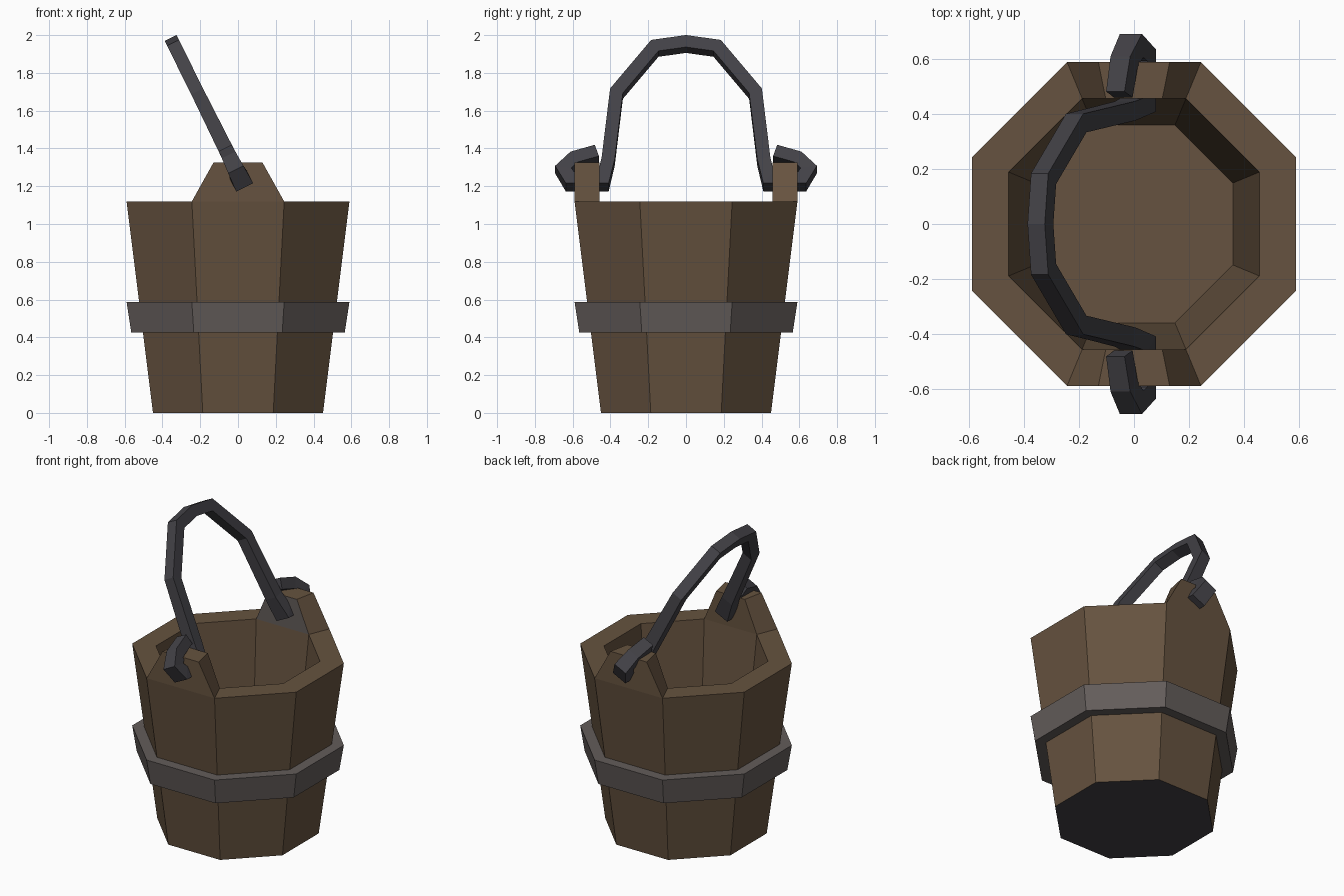
import bpy, bmesh, math
from mathutils import Vector

if "Cube" in bpy.data.objects:
    bpy.data.objects.remove(bpy.data.objects["Cube"])


def material(name, rgb):
    m = bpy.data.materials.new(name)
    m.diffuse_color = (*rgb, 1)
    m.use_nodes = True
    m.node_tree.nodes["Principled BSDF"].inputs["Base Color"].default_value = m.diffuse_color
    return m


WOOD = material("brown wood", (0.133, 0.086, 0.050))
BAND = material("grey band metal", (0.125, 0.108, 0.103))
IRON = material("dark iron", (0.055, 0.053, 0.062))


def finish(bm, name, mats):
    bmesh.ops.recalc_face_normals(bm, faces=bm.faces)
    me = bpy.data.meshes.new(name)
    bm.to_mesh(me)
    bm.free()
    for m in mats:
        me.materials.append(m)
    ob = bpy.data.objects.new(name, me)
    bpy.context.collection.objects.link(ob)
    return ob


def skin(bm, rings, closed=False):
    """Bridge successive vertex rings, then cap the ends or close the loop."""
    rings = [[bm.verts.new(p) for p in r] for r in rings]
    n = len(rings[0])
    pairs = list(zip(rings, rings[1:]))
    if closed:
        pairs.append((rings[-1], rings[0]))
    for a, b in pairs:
        for i in range(n):
            j = (i + 1) % n
            bm.faces.new((a[i], a[j], b[j], b[i]))
    if not closed:
        bm.faces.new(rings[0])
        bm.faces.new(rings[-1])
    bm.normal_update()


def octagon(apothem, z):
    r = apothem / math.cos(math.pi / 8)
    return [(r * math.cos(math.pi / 8 + k * math.pi / 4),
             r * math.sin(math.pi / 8 + k * math.pi / 4), z) for k in range(8)]


# Bucket body: outside wall, rim, inside wall, floor; dark underside
bm = bmesh.new()
skin(bm, [octagon(a, z) for a, z in
          [(0.45, 0), (0.59, 1.12), (0.457, 1.12), (0.36, 0.13)]])
for f in bm.faces:
    if f.calc_center_median().z < 0.01:
        f.material_index = 1
finish(bm, "bucket_body", [WOOD, IRON])

# Metal band around the middle
bm = bmesh.new()
skin(bm, [octagon(a, z) for a, z in
          [(0.565, 0.425), (0.59, 0.588), (0.515, 0.588), (0.495, 0.425)]], closed=True)
finish(bm, "band", [BAND])

# Raised ears on the front and back rim; inner face of the back one is grey
for name, s in (("front_ear", -1), ("back_ear", 1)):
    bm = bmesh.new()
    skin(bm, [[(-o, s * 0.59, z), (o, s * 0.59, z), (i, s * 0.457, z), (-i, s * 0.457, z)]
              for o, i, z in [(0.244, 0.189, 1.12), (0.13, 0.103, 1.325)]])
    for f in bm.faces:
        if s > 0 and f.calc_center_median().y < 0.46:
            f.material_index = 1
    finish(bm, name, [WOOD, BAND])

# Handle: square bar swept along a tilted arch with a hook through each ear
# (y, height z, bar width across the arch plane)
half = [(0, 1.953, 0.07), (0.165, 1.930, 0.07), (0.368, 1.690, 0.07),
        (0.412, 1.330, 0.08), (0.437, 1.225, 0.10), (0.615, 1.225, 0.10),
        (0.650, 1.283, 0.09), (0.592, 1.338, 0.08), (0.472, 1.373, 0.075)]
path = [(-y, z, w) for y, z, w in half[:0:-1]] + half
tilt = math.atan2(0.361, 0.728)
up = Vector((-math.sin(tilt), 0, math.cos(tilt)))
across = Vector((math.cos(tilt), 0, math.sin(tilt)))
base = Vector((0.02, 0, 1.225))
flat = [Vector((y, (z - 1.225) / math.cos(tilt))) for y, z, w in path]
rings = []
for k, p in enumerate(flat):
    d0 = (p - flat[k - 1]).normalized() if k else None
    d1 = (flat[k + 1] - p).normalized() if k < len(flat) - 1 else None
    d0, d1 = d0 or d1, d1 or d0
    t = (d0 + d1).normalized()
    h = 0.035 * min(1.25, 1 / t.dot(d0))
    n = Vector((-t.y, t.x)) * h
    w = path[k][2] / 2
    ring = []
    for sn, sw in ((1, 1), (1, -1), (-1, -1), (-1, 1)):
        q = p + n * sn
        ring.append(base + Vector((0, q.x, 0)) + up * q.y + across * (w * sw))
    rings.append(ring)
bm = bmesh.new()
skin(bm, rings)
finish(bm, "handle", [IRON])
